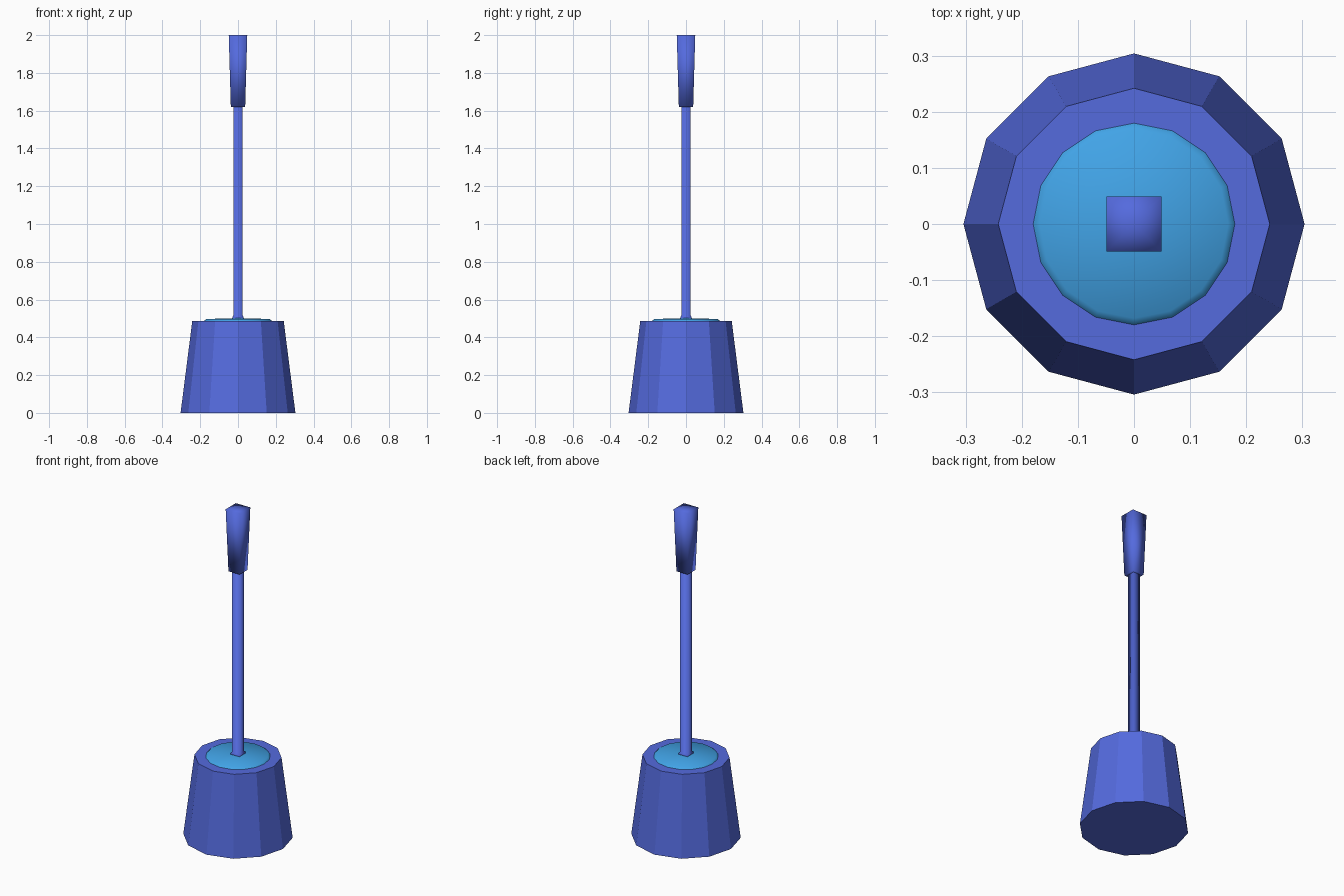
import bpy, bmesh
from math import cos, sin, pi, tau

cube = bpy.data.objects.get("Cube")
if cube:
    bpy.data.objects.remove(cube)


def material(name, colour):
    mat = bpy.data.materials.new(name)
    mat.use_nodes = True
    mat.diffuse_color = colour
    mat.node_tree.nodes["Principled BSDF"].inputs["Base Color"].default_value = colour
    return mat


indigo = material("indigo plastic", (0.089, 0.145, 0.73, 1))
sky_blue = material("sky blue brush", (0.055, 0.38, 0.82, 1))


def ring(bm, sides, radius, z, turn=0):
    return [bm.verts.new((radius * cos(turn + tau * i / sides),
                          radius * sin(turn + tau * i / sides), z))
            for i in range(sides)]


def bridge(bm, lower, upper):
    for i in range(len(lower)):
        j = (i + 1) % len(lower)
        bm.faces.new((lower[i], lower[j], upper[j], upper[i]))


def fan(bm, loop, z):
    centre = bm.verts.new((0, 0, z))
    for i in range(len(loop)):
        bm.faces.new((loop[i], loop[(i + 1) % len(loop)], centre))


def finish(bm, name, mat, smooth):
    bmesh.ops.recalc_face_normals(bm, faces=bm.faces)
    for face in bm.faces:
        face.smooth = smooth
    mesh = bpy.data.meshes.new(name)
    bm.to_mesh(mesh)
    bm.free()
    mesh.materials.append(mat)
    obj = bpy.data.objects.new(name, mesh)
    bpy.context.collection.objects.link(obj)
    return obj


def lathe(name, mat, sides, profile, bottom, top, turn=0):
    """Smooth closed solid from (radius, z) pairs, listed from bottom to top."""
    bm = bmesh.new()
    rings = [ring(bm, sides, r, z, turn) for r, z in profile]
    for lower, upper in zip(rings, rings[1:]):
        bridge(bm, lower, upper)
    fan(bm, rings[0], bottom)
    fan(bm, rings[-1], top)
    return finish(bm, name, mat, True)


# Holder: tapered twelve-sided pot with a rounder sixteen-sided well
bm = bmesh.new()
base = ring(bm, 12, 0.304, 0)
rim = ring(bm, 12, 0.242, 0.487)
mouth = ring(bm, 16, 0.198, 0.487)
well = ring(bm, 16, 0.19, 0.05)
bm.faces.new(base)
bm.faces.new(well)
bridge(bm, base, rim)
bridge(bm, well, mouth)
loops = [bm.edges.get((loop[i - 1], loop[i])) for loop in (rim, mouth)
         for i in range(len(loop))]
bmesh.ops.bridge_loops(bm, edges=loops)
finish(bm, "holder", indigo, False)

# Brush head: smooth drum with a shallow domed top
lathe("brush_head", sky_blue, 16,
      [(0.17, 0.09), (0.188, 0.12), (0.188, 0.465), (0.182, 0.485), (0.168, 0.497)],
      0.09, 0.502)

# Shaft and grip: square sections with their flats facing the axes
corner = 2 ** 0.5
lathe("shaft", indigo, 4,
      [(0.03 * corner, 0.495), (0.03 * corner, 0.508),
       (0.024 * corner, 0.516), (0.024 * corner, 1.63)],
      0.495, 1.63, pi / 4)
lathe("grip", indigo, 4,
      [(0.038 * corner, 1.62), (0.049 * corner, 2)], 1.62, 2, pi / 4)
